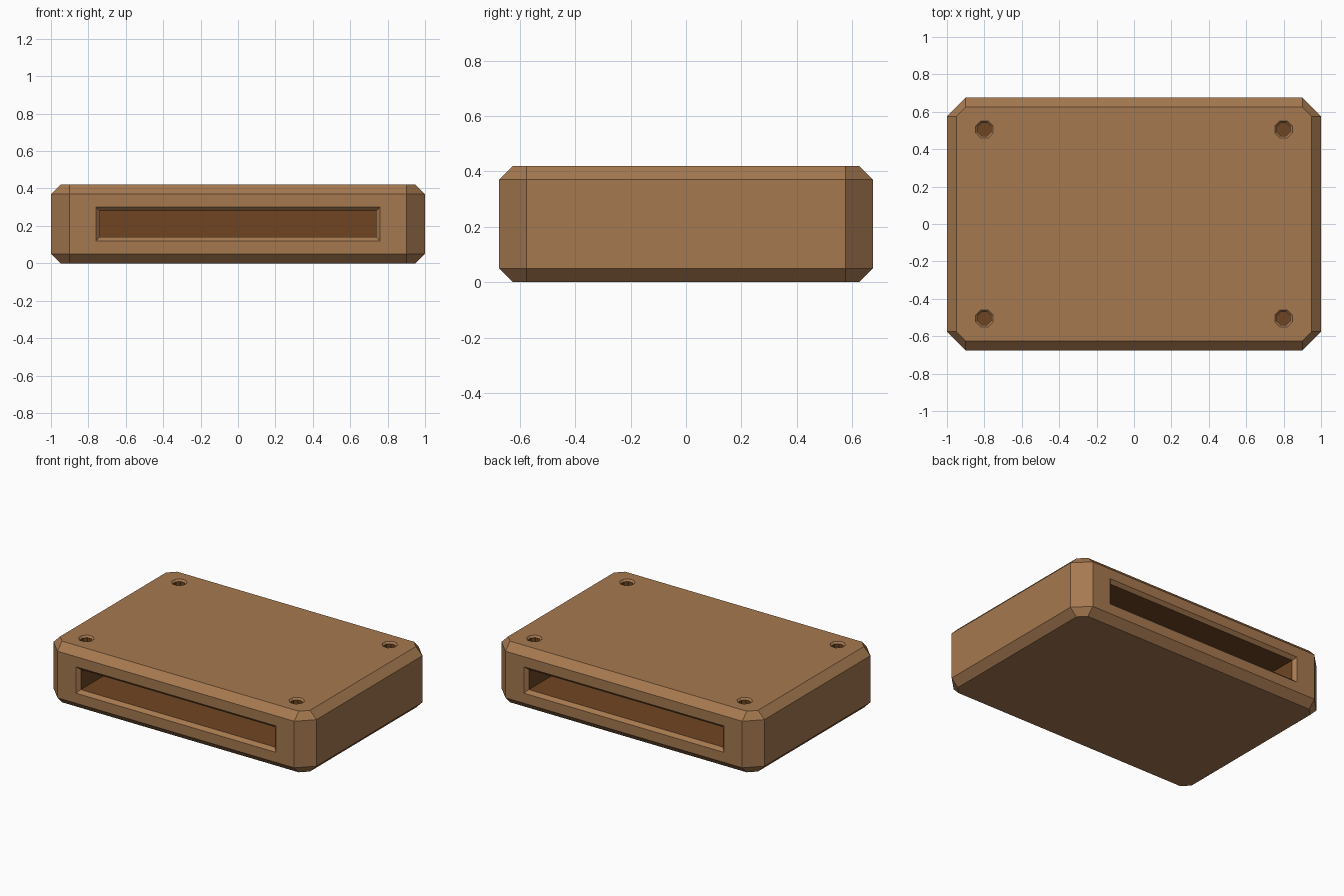
import bpy, bmesh, math
from mathutils import Matrix, Vector

if "Cube" in bpy.data.objects:
    bpy.data.objects.remove(bpy.data.objects["Cube"])


def make_material(name, rgb):
    mat = bpy.data.materials.new(name)
    mat.use_nodes = True
    mat.diffuse_color = (*rgb, 1)
    mat.node_tree.nodes["Principled BSDF"].inputs["Base Color"].default_value = (*rgb, 1)
    return mat


MATERIALS = [make_material("light wood", (0.38, 0.19, 0.08)),
             make_material("dark recess", (0.16, 0.06, 0.016))]


def octagon(hx, hy, cut):
    """Rectangle outline with its four corners cut off, counter-clockwise."""
    return [(hx, cut - hy), (hx, hy - cut), (hx - cut, hy), (cut - hx, hy),
            (-hx, hy - cut), (-hx, cut - hy), (cut - hx, -hy), (hx - cut, -hy)]


def rectangle(hx, hy):
    return [(hx, -hy), (hx, hy), (-hx, hy), (-hx, -hy)]


def circle(radius):
    return [(radius * math.cos(math.pi * (i + 0.5) / 4),
             radius * math.sin(math.pi * (i + 0.5) / 4)) for i in range(8)]


def loft(name, sections, colours, matrix=Matrix()):
    """Closed solid through (outline, z) sections; one colour per band and cap."""
    bm = bmesh.new()
    rings = [[bm.verts.new(matrix @ Vector((x, y, z))) for x, y in outline]
             for outline, z in sections]
    n = len(rings[0])
    bm.faces.new(rings[0][::-1]).material_index = colours[0]
    for low, high, colour in zip(rings, rings[1:], colours[1:]):
        for i in range(n):
            j = (i + 1) % n
            face = bm.faces.new((low[i], low[j], high[j], high[i]))
            face.material_index = colour
    bm.faces.new(rings[-1]).material_index = colours[-1]
    bmesh.ops.recalc_face_normals(bm, faces=bm.faces)
    mesh = bpy.data.meshes.new(name)
    bm.to_mesh(mesh)
    bm.free()
    for mat in MATERIALS:
        mesh.materials.append(mat)
    obj = bpy.data.objects.new(name, mesh)
    bpy.context.collection.objects.link(obj)
    return obj


def recess(name, outline, size, bevel, depth, matrix):
    """Pocket cutter: bevelled rim in the body colour, dark walls and floor."""
    def grow(d):
        return outline(*[s + d for s in size])
    return loft(name, [(grow(-bevel), -depth), (grow(-bevel), -bevel), (grow(bevel), bevel)],
                [1, 1, 0, 0], matrix)


# Body: cut-corner slab with chamfered top and bottom edges
HX, HY, HEIGHT, EDGE = 1.0, 0.675, 0.42, 0.05
inner = octagon(HX - EDGE, HY - EDGE, EDGE)
outer = octagon(HX, HY, 2 * EDGE)
body = loft("case_body", [(inner, 0), (outer, EDGE), (outer, HEIGHT - EDGE), (inner, HEIGHT)],
            [0] * 5)

# Long slots in the front and back
cutters = []
for side, angle in (("front", 0), ("back", math.pi)):
    place = (Matrix.Rotation(angle, 4, "Z") @ Matrix.Translation((0, -HY, HEIGHT / 2))
             @ Matrix.Rotation(math.pi / 2, 4, "X"))
    cutters.append(recess(side + "_slot_cutter", rectangle, (0.76, 0.091), 0.022, 0.5, place))

# Screw holes near the top corners
for x in (-0.8, 0.8):
    for y in (-0.505, 0.505):
        place = Matrix.Translation((x, y, HEIGHT))
        cutters.append(recess("screw_hole_cutter", circle, (0.05,), 0.012, 0.05, place))

# Cut every recess, then discard the cutters
bpy.context.view_layer.objects.active = body
for cutter in cutters:
    cutter.hide_render = True
    mod = body.modifiers.new(cutter.name, "BOOLEAN")
    mod.operation = "DIFFERENCE"
    mod.solver = "EXACT"
    mod.object = cutter
    bpy.ops.object.modifier_apply(modifier=mod.name)
    bpy.data.objects.remove(cutter)
